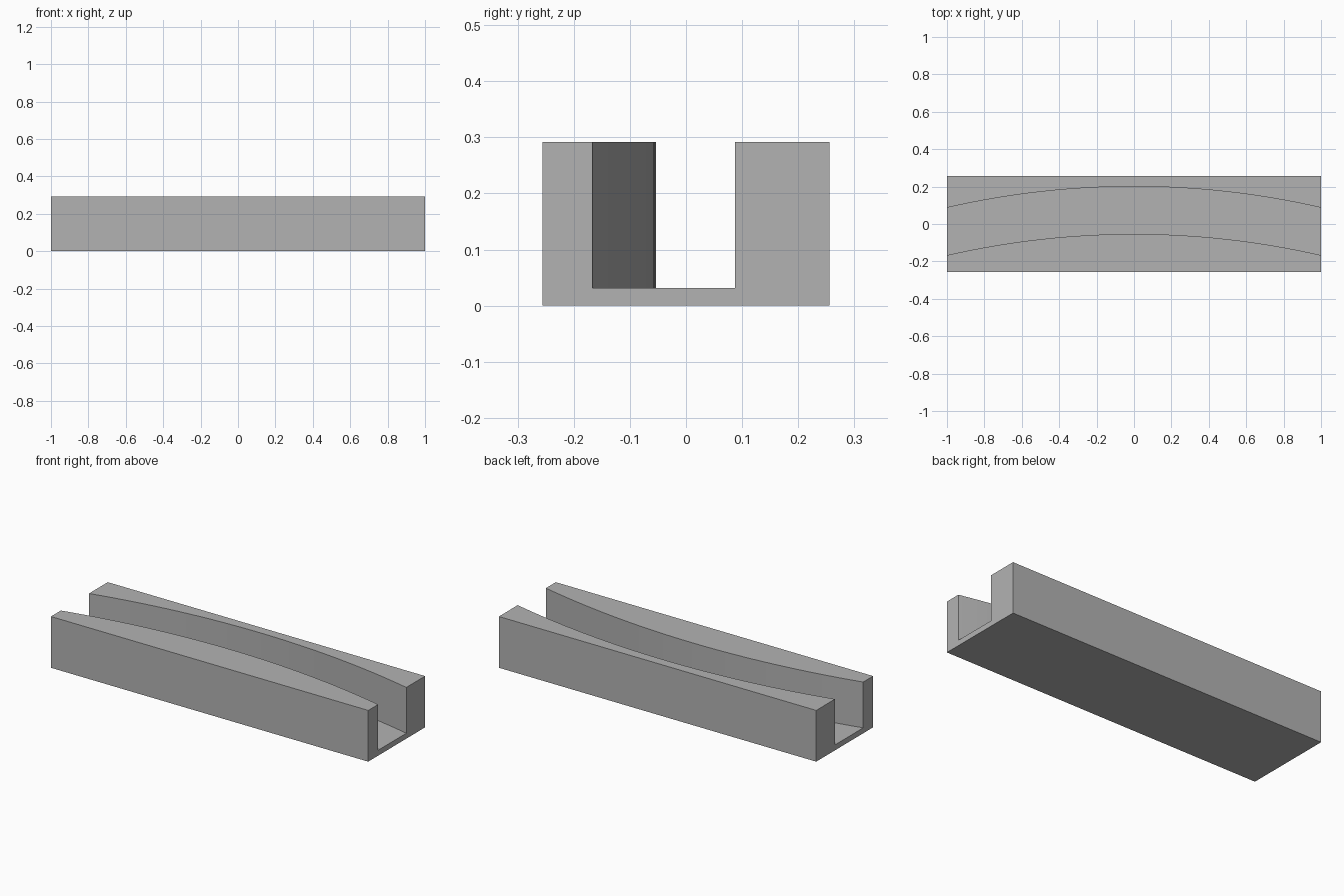
import bpy
import bmesh
import math

if "Cube" in bpy.data.objects:
    bpy.data.objects.remove(bpy.data.objects["Cube"])

LENGTH, HALF_WIDTH, HEIGHT = 2.0, 0.256, 0.292
FLOOR = 0.031
GROOVE_FRONT, GROOVE_BACK = -0.167, 0.087   # groove sides at the two ends
BOW = 0.1135                                # how far the groove bends mid-length
SEGMENTS = 32

grey = bpy.data.materials.new("plain grey")
colour = (0.45, 0.45, 0.45, 1)
grey.use_nodes = True
grey.diffuse_color = colour
grey.node_tree.nodes["Principled BSDF"].inputs["Base Color"].default_value = colour


def groove_offset(x):
    """Circular arc rising from zero at the ends to BOW in the middle."""
    half = LENGTH / 2
    radius = (half ** 2 + BOW ** 2) / (2 * BOW)
    return math.sqrt(radius ** 2 - x ** 2) - (radius - BOW)


def section(bm, x):
    """U-shaped cross-section at station x."""
    front = GROOVE_FRONT + groove_offset(x)
    back = GROOVE_BACK + groove_offset(x)
    outline = [(-HALF_WIDTH, 0), (HALF_WIDTH, 0), (HALF_WIDTH, HEIGHT), (back, HEIGHT),
               (back, FLOOR), (front, FLOOR), (front, HEIGHT), (-HALF_WIDTH, HEIGHT)]
    return [bm.verts.new((x, y, z)) for y, z in outline]


# Channel block: cross-sections joined along the length
bm = bmesh.new()
rings = [section(bm, LENGTH * (i / SEGMENTS - 0.5)) for i in range(SEGMENTS + 1)]
for a, b in zip(rings, rings[1:]):
    for i in range(len(a)):
        j = (i + 1) % len(a)
        bm.faces.new((a[i], a[j], b[j], b[i]))
bm.faces.new(rings[0])
bm.faces.new(rings[-1])
bmesh.ops.recalc_face_normals(bm, faces=bm.faces)

# Merge the flat faces, keeping the curved groove sides
bmesh.ops.dissolve_limit(bm, angle_limit=math.radians(0.05), verts=bm.verts, edges=bm.edges)
mesh = bpy.data.meshes.new("curved_channel_block")
bm.to_mesh(mesh)
bm.free()
mesh.materials.append(grey)

block = bpy.data.objects.new("curved_channel_block", mesh)
bpy.context.collection.objects.link(block)
bpy.context.view_layer.objects.active = block
block.select_set(True)
bpy.ops.object.shade_smooth_by_angle(angle=math.radians(30))
